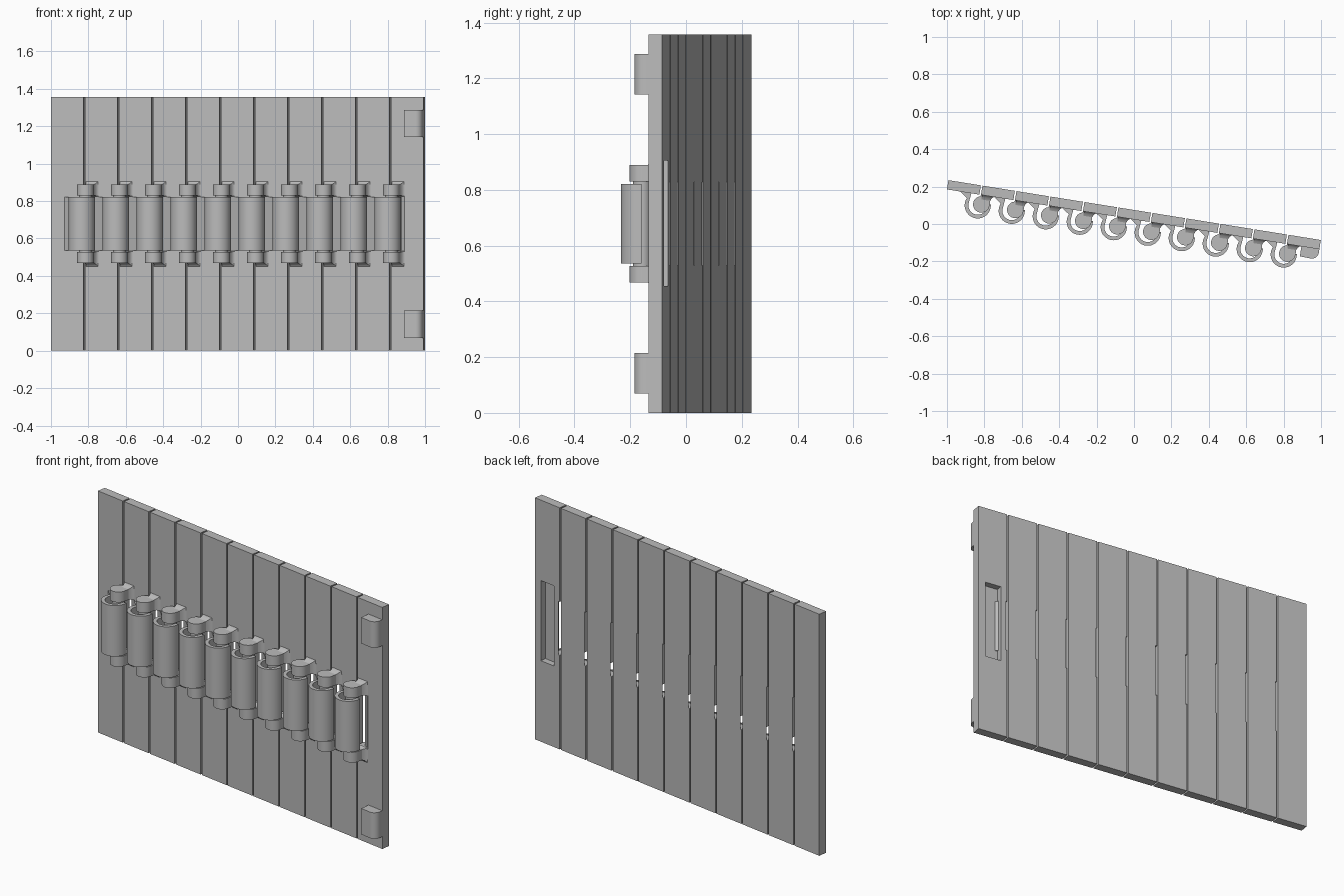
import bpy, bmesh, math
from mathutils import Matrix, Vector

if "Cube" in bpy.data.objects:
    bpy.data.objects.remove(bpy.data.objects["Cube"])

PITCH, GAP, COUNT = 0.1841, 0.0085, 11
THICK, HEIGHT = 0.05, 1.357
MID = HEIGHT / 2
WIDTH = PITCH - GAP
# Frame along the panel: x runs along the slats, -y points out of the front
FRAME = Matrix.Translation((-1, 0.185, 0)) @ Matrix.Rotation(math.radians(-9.13), 4, "Z")

grey = bpy.data.materials.new("plain_grey")
grey.use_nodes = True
COLOUR = (0.5, 0.5, 0.5, 1)
grey.diffuse_color = COLOUR
grey.node_tree.nodes["Principled BSDF"].inputs["Base Color"].default_value = COLOUR


def prism(bm, points, z0, z1, shift=0.0):
    """Extrude a plan outline from z0 to z1."""
    base = bm.faces.new([bm.verts.new((x + shift, y, z0)) for x, y in points])
    new = bmesh.ops.extrude_face_region(bm, geom=[base])["geom"]
    verts = [v for v in new if isinstance(v, bmesh.types.BMVert)]
    bmesh.ops.translate(bm, verts=verts, vec=(0, 0, z1 - z0))


def rect(x0, x1, y0, y1):
    return [(x0, y0), (x1, y0), (x1, y1), (x0, y1)]


def arc(cx, cy, r, a0, a1, steps):
    angles = [math.radians(a0 + (a1 - a0) * i / steps) for i in range(steps + 1)]
    return [(cx + r * math.cos(a), cy + r * math.sin(a)) for a in angles]


def finish(name, bm, smooth=False):
    bmesh.ops.recalc_face_normals(bm, faces=bm.faces[:])
    mesh = bpy.data.meshes.new(name)
    bm.to_mesh(mesh)
    bm.free()
    mesh.materials.append(grey)
    obj = bpy.data.objects.new(name, mesh)
    bpy.context.collection.objects.link(obj)
    obj.matrix_world = FRAME
    bpy.ops.object.select_all(action="DESELECT")
    obj.select_set(True)
    bpy.context.view_layer.objects.active = obj
    if smooth:
        bpy.ops.object.shade_smooth_by_angle(angle=math.radians(35))
    return obj


# Cutter: slanted clearance behind each barrel and the pocket in the last slat
bm = bmesh.new()
for i in range(1, COUNT):
    wedge = [(-0.004, THICK + 0.003), (0.003, THICK + 0.003), (0.078, -0.003), (-0.004, -0.003)]
    prism(bm, wedge, MID - 0.15, MID + 0.15, i * PITCH)
prism(bm, rect(1.88, 1.975, 0.015, THICK + 0.01), 0.455, 0.905)
cutter = finish("cutter", bm)
cutter.hide_render = True

# Slats
bm = bmesh.new()
for i in range(COUNT):
    prism(bm, rect(0, WIDTH, 0, THICK), 0, HEIGHT, i * PITCH)
slats = finish("slats", bm)
cut = slats.modifiers.new("cut", "BOOLEAN")
cut.operation = "DIFFERENCE"
cut.solver = "EXACT"
cut.object = cutter
bpy.ops.object.modifier_apply(modifier="cut")
bpy.data.objects.remove(cutter)

# Hooked barrels, each growing from the slat on its left
BX, BY = 0.176, -0.058
barrel = ([(0.07, 0.002)] + arc(BX, BY, 0.07, 155, 372, 28)
          + arc(BX, BY, 0.05, 372, 180, 24) + [(0.132, 0.002)])
bm = bmesh.new()
for i in range(COUNT - 1):
    prism(bm, barrel, MID - 0.143, MID + 0.143, i * PITCH)
finish("hinge_barrels", bm, True)

# Ears on the slat to the right, with a concave flare into the slat
EX, EY = 0.194, -0.05
ear = ([(0.186, 0.002)] + arc(EX, EY, 0.044, 105, 365, 28)
       + arc(0.262, -0.024, 0.024, 200, 95, 6) + [(0.258, 0.002)])
bm = bmesh.new()
for i in range(COUNT - 1):
    for side in (-1, 1):
        inner, outer = MID + side * 0.152, MID + side * 0.21
        prism(bm, ear, min(inner, outer), max(inner, outer), i * PITCH)
        # Flared foot: rings shrink quickly away from the slat
        rings = []
        for depth, grow in ((0.002, 0.02), (-0.004, 0.012), (-0.01, 0.006), (-0.024, 0.0)):
            x0, x1 = 0.19 + i * PITCH, 0.238 + grow + i * PITCH
            z0, z1 = inner - side * grow * 0.3, outer + side * grow
            rings.append([bm.verts.new((x, depth, z)) for x, z in rect(x0, x1, z0, z1)])
        bm.faces.new(rings[0])
        bm.faces.new(rings[-1])
        for a, b in zip(rings, rings[1:]):
            for k in range(4):
                n = (k + 1) % 4
                bm.faces.new((a[k], a[n], b[n], b[k]))
finish("hinge_ears", bm, True)

# Pins running through the barrels
bm = bmesh.new()
for i in range(COUNT - 1):
    prism(bm, arc(EX, EY, 0.033, 0, 345, 23), MID - 0.16, MID + 0.16, i * PITCH)
finish("hinge_pins", bm, True)

# Catch tabs at the right end of the panel
END = COUNT * PITCH - GAP
tab = ([(END - 0.097, 0.002), (END - 0.097, -0.054)]
       + arc(END - 0.036, -0.02, 0.036, -90, 0, 8) + [(END, 0.002)])
bm = bmesh.new()
for z in (0.142, HEIGHT - 0.142):
    prism(bm, tab, z - 0.073, z + 0.073)
finish("catch_tabs", bm, True)
